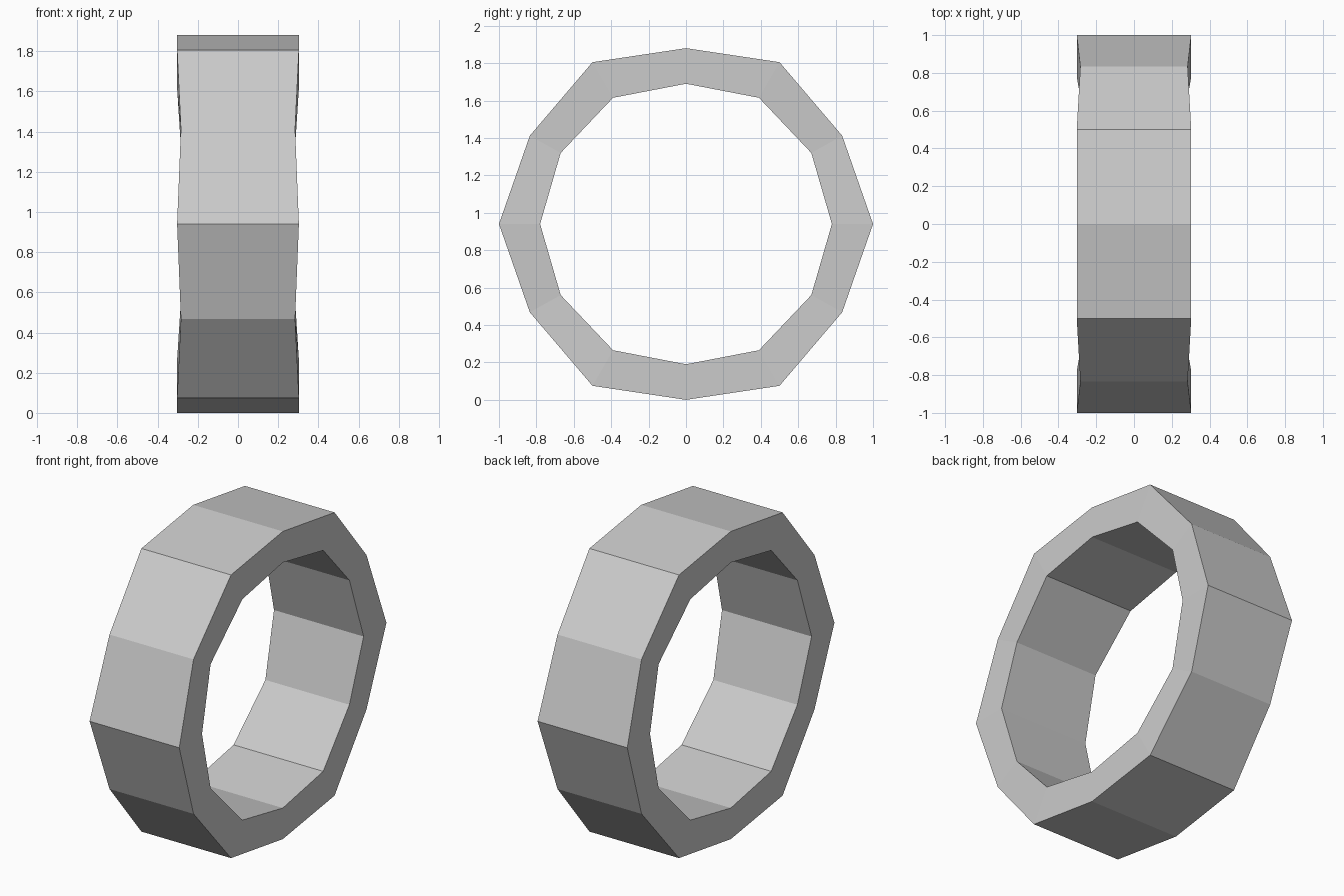
import bpy
import bmesh

if "Cube" in bpy.data.objects:
    bpy.data.objects.remove(bpy.data.objects["Cube"])

CENTRE_Z = 0.94

# One quarter of the ring, from the widest point up to the top:
# (outer y, outer z, inner y, inner z, half width)
quarter = [
    (1.00, 0.0, 0.78, 0.0, 0.303),
    (0.835, 0.472, 0.67, 0.38, 0.284),
    (0.50, 0.865, 0.39, 0.675, 0.303),
    (0.0, 0.94, 0.0, 0.75, 0.303),
]


def flip(p, sy, sz):
    return (p[0] * sy, p[1] * sz, p[2] * sy, p[3] * sz, p[4])


# Mirror the quarter into all twelve stations
stations = list(quarter)
stations += [flip(p, -1, 1) for p in quarter[2::-1]]
stations += [flip(p, -1, -1) for p in quarter[1:]]
stations += [flip(p, 1, -1) for p in quarter[2:0:-1]]

# Ring band: a four-cornered section at each station, bridged around
bm = bmesh.new()
sections = []
for oy, oz, iy, iz, w in stations:
    sections.append([bm.verts.new((x, y, z + CENTRE_Z)) for x, y, z in
                     ((-w, oy, oz), (w, oy, oz), (w, iy, iz), (-w, iy, iz))])
for i, a in enumerate(sections):
    b = sections[(i + 1) % len(sections)]
    for k in range(4):
        n = (k + 1) % 4
        bm.faces.new((a[k], a[n], b[n], b[k]))
bmesh.ops.recalc_face_normals(bm, faces=bm.faces[:])

mesh = bpy.data.meshes.new("ring_band")
bm.to_mesh(mesh)
bm.free()
ring = bpy.data.objects.new("ring_band", mesh)
bpy.context.collection.objects.link(ring)
